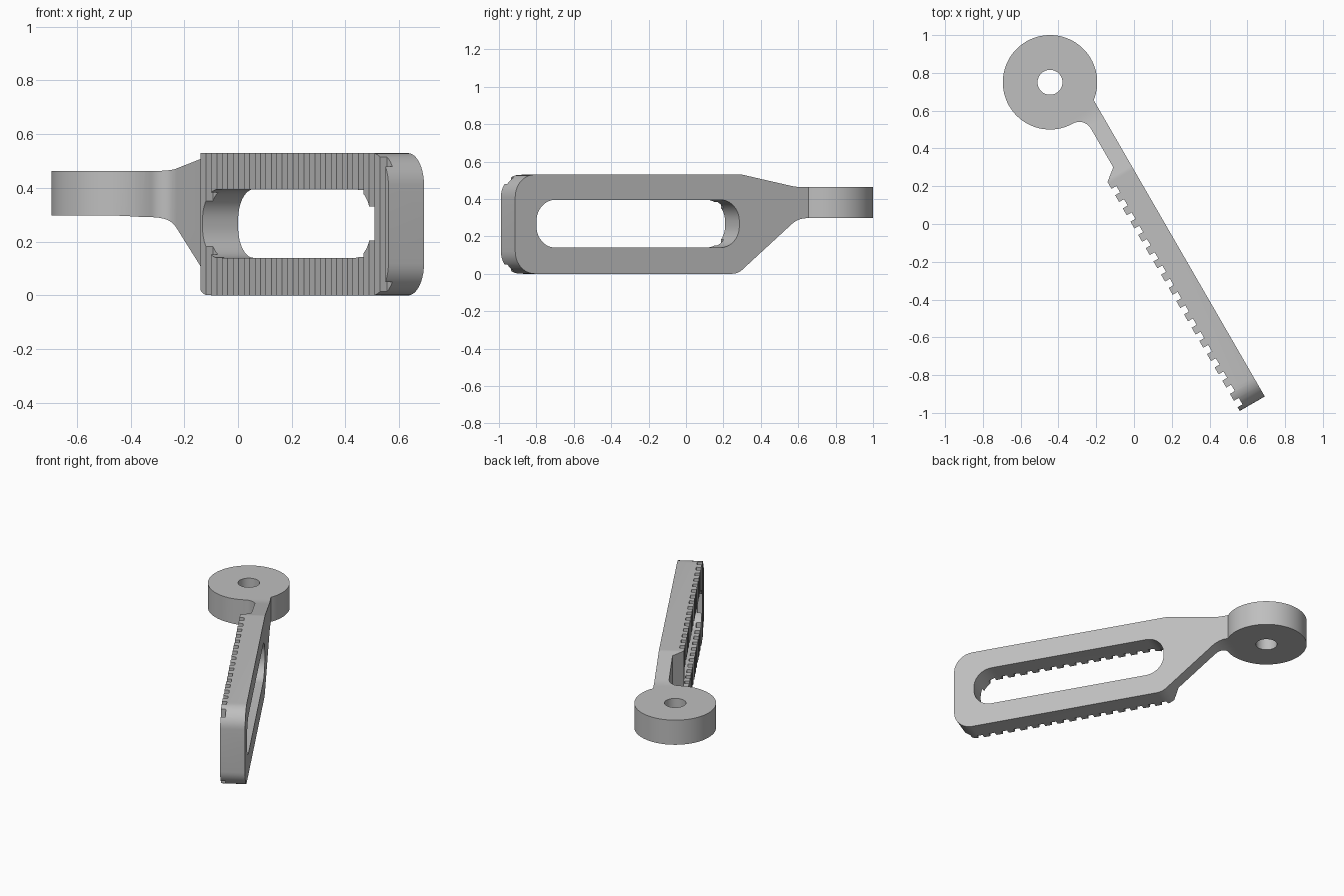
import bpy, bmesh
from math import sin, cos, asin, radians, degrees
from mathutils import Vector, Matrix

if "Cube" in bpy.data.objects:
    bpy.data.objects.remove(bpy.data.objects["Cube"])

# Arm frame: u along the arm, n across it (flat back side is +n), z up
END, BACK, TIP, ROOT, NECK = 1.137, 0.143, -0.01, 0.02, 0.055
TILT = radians(-60)
RING = Vector((-0.872, -0.01))
RING_R, HOLE_R = 0.25, 0.066


def arc(centre, radius, start, stop, steps):
    """Points along an arc, angles in degrees."""
    angles = [radians(start + (stop - start) * i / steps) for i in range(steps + 1)]
    return [(centre[0] + radius * cos(a), centre[1] + radius * sin(a)) for a in angles]


def rounded(corners, steps=10):
    """Outline from (x, y, radius) corners, each replaced by a tangent arc."""
    points = []
    for i, (x, y, r) in enumerate(corners):
        p = Vector((x, y))
        if r == 0:
            points.append(p)
            continue
        a = (Vector(corners[i - 1][:2]) - p).normalized()
        b = (Vector(corners[(i + 1) % len(corners)][:2]) - p).normalized()
        half = a.angle(b) / 2
        centre = p + (a + b).normalized() * r / sin(half)
        first = p + a * r * cos(half) / sin(half) - centre
        last = p + b * r * cos(half) / sin(half) - centre
        turn = first.angle(last)
        for k in range(steps + 1):
            t = k / steps
            points.append(centre + (first * sin((1 - t) * turn) + last * sin(t * turn)) / sin(turn))
    return points


def prism(name, outline, low, high, upright=False):
    """Extrude an outline along z, or along n when upright."""
    bm = bmesh.new()
    place = (lambda p, d: (p[0], d, p[1])) if upright else (lambda p, d: (p[0], p[1], d))
    face = bm.faces.new([bm.verts.new(place(p, low)) for p in outline])
    new = bmesh.ops.extrude_face_region(bm, geom=[face])["geom"]
    shift = Vector(place((0, 0), high - low))
    bmesh.ops.translate(bm, vec=shift, verts=[v for v in new if isinstance(v, bmesh.types.BMVert)])
    bmesh.ops.recalc_face_normals(bm, faces=bm.faces)
    mesh = bpy.data.meshes.new(name)
    bm.to_mesh(mesh)
    bm.free()
    obj = bpy.data.objects.new(name, mesh)
    bpy.context.collection.objects.link(obj)
    return obj


def combine(obj, tool, operation):
    mod = obj.modifiers.new(operation, 'BOOLEAN')
    mod.operation, mod.solver, mod.object = operation, 'EXACT', tool
    bpy.context.view_layer.objects.active = obj
    bpy.ops.object.modifier_apply(modifier=mod.name)
    bpy.data.objects.remove(tool)


# Plan outline: flat back, end, row of square teeth, neck, fillet and ring
first_tooth, pitch, width, count = -0.263, 0.081, 0.042, 18
plan = [(END, BACK), (END, TIP)]
for i in reversed(range(count)):
    start = first_tooth + i * pitch
    if i < count - 1:
        plan += [(start + width, ROOT), (start + width, TIP)]
    plan.append((start, TIP))
    if i:
        plan.append((start, ROOT))
plan.append((-0.315, NECK))
plan += arc((-0.552, NECK - 0.07), 0.07, 90, 178, 12)
junction = degrees(asin((BACK - RING.y) / RING_R))
plan += arc(RING, RING_R, -2, junction - 360, 72)
bracket = prism("toothed_arm_with_ring", plan, -0.1, 0.7)

# Side outline: rounded end, tapering neck and thinner ring
side = rounded([(END, 0, 0.12), (END, 0.53, 0.12), (-0.264, 0.53, 0.1),
                (-0.6, 0.463, 0.4), (-1.3, 0.463, 0), (-1.3, 0.297, 0),
                (-0.61, 0.297, 0.15), (-0.238, 0, 0.1)])
combine(bracket, prism("side_shape", side, -0.4, 0.4, True), 'INTERSECT')

# Long slot through the arm
slot = rounded([(1.006, 0.14, 0.115), (1.006, 0.395, 0.115),
                (-0.247, 0.395, 0.115), (-0.247, 0.14, 0.115)])
combine(bracket, prism("slot_cutter", slot, -0.5, 0.5, True), 'DIFFERENCE')

# Round pivot hole through the ring
hole = arc(RING, HOLE_R, 0, 360, 40)[:-1]
combine(bracket, prism("hole_cutter", hole, -0.2, 0.8), 'DIFFERENCE')

# Turn the arm into place
bracket.data.transform(Matrix.Rotation(TILT, 4, 'Z'))

# Plain grey material
grey = bpy.data.materials.new("plain_grey")
grey.use_nodes = True
colour = (0.52, 0.52, 0.52, 1)
grey.diffuse_color = colour
grey.node_tree.nodes["Principled BSDF"].inputs["Base Color"].default_value = colour
bracket.data.materials.clear()
bracket.data.materials.append(grey)
for poly in bracket.data.polygons:
    poly.material_index = 0

# Smooth curves, sharp edges
bpy.ops.object.select_all(action='DESELECT')
bracket.select_set(True)
bpy.context.view_layer.objects.active = bracket
bpy.ops.object.shade_smooth_by_angle(angle=radians(25))
